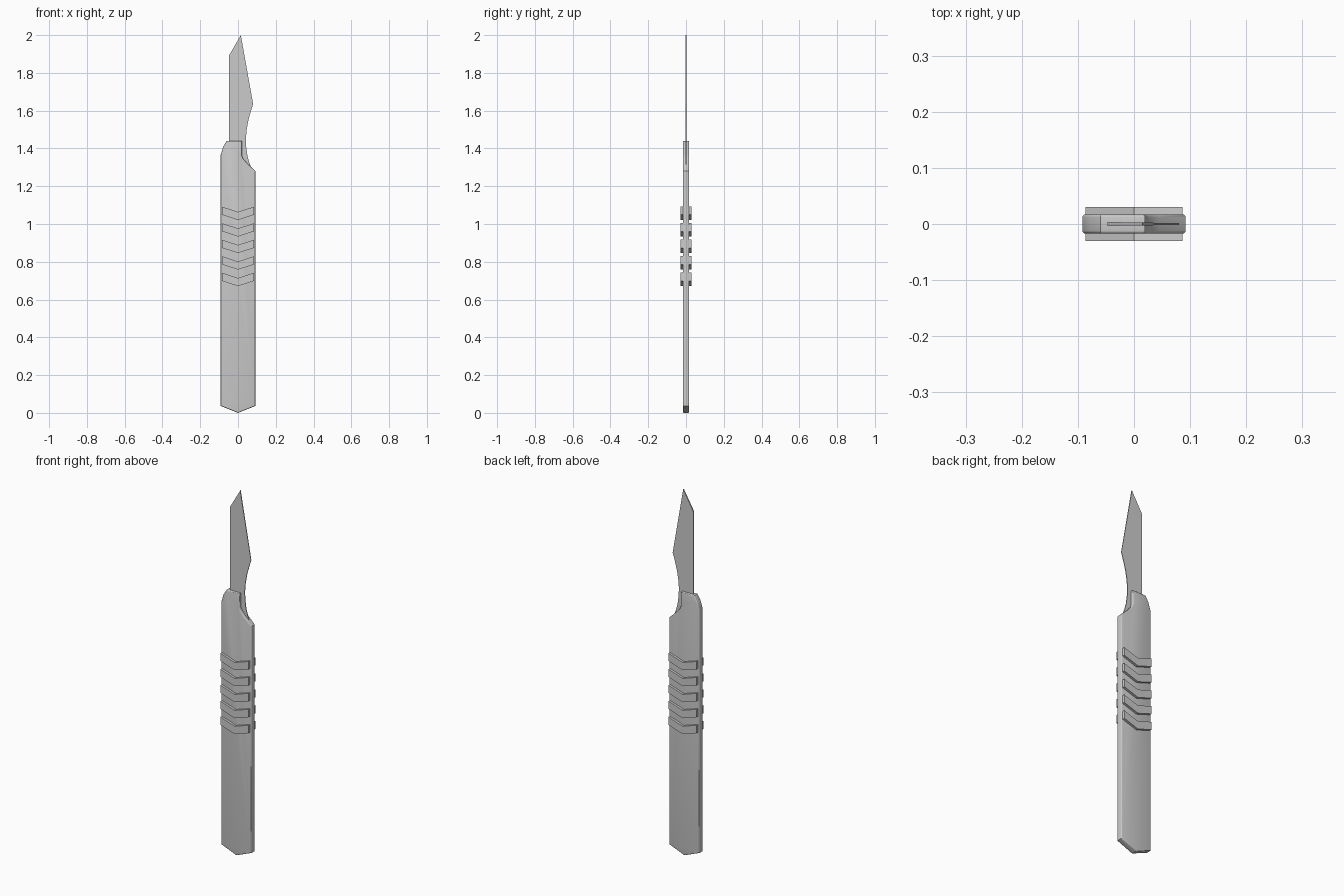
import bpy, bmesh

if "Cube" in bpy.data.objects:
    bpy.data.objects.remove(bpy.data.objects["Cube"])


def plate(name, outline, y0, y1, bevel=0.0, segments=2, smooth=False):
    """Extrude an x/z outline from y0 to y1 and round its front and back rims."""
    bm = bmesh.new()
    front = bm.faces.new([bm.verts.new((x, y0, z)) for x, z in outline])
    ext = bmesh.ops.extrude_face_region(bm, geom=[front], use_keep_orig=True)
    verts = [g for g in ext["geom"] if isinstance(g, bmesh.types.BMVert)]
    bmesh.ops.translate(bm, verts=verts, vec=(0, y1 - y0, 0))
    bmesh.ops.recalc_face_normals(bm, faces=bm.faces[:])
    if bevel:
        rims = [e for e in bm.edges
                if abs(e.verts[0].co.y - e.verts[1].co.y) < 1e-6]
        bmesh.ops.bevel(bm, geom=rims, offset=bevel, segments=segments,
                        profile=0.5, affect='EDGES', clamp_overlap=True)
    mesh = bpy.data.meshes.new(name)
    bm.to_mesh(mesh)
    bm.free()
    obj = bpy.data.objects.new(name, mesh)
    bpy.context.collection.objects.link(obj)
    if smooth:
        bpy.context.view_layer.objects.active = obj
        obj.select_set(True)
        bpy.ops.object.shade_smooth_by_angle(angle=0.6)
        obj.select_set(False)
    return obj


# Handle with pointed foot and notched shoulder
plate("handle", [(0, 0), (0.092, 0.037), (0.092, 1.28), (0.045, 1.325),
                 (0.026, 1.348), (0.02, 1.365), (0.02, 1.44), (-0.06, 1.44),
                 (-0.078, 1.41), (-0.092, 1.365), (-0.092, 0.037)],
      -0.017, 0.017, bevel=0.005, segments=3, smooth=True)

# Chevron grip ribs on both faces
for i in range(5):
    z = 1.092 - i * 0.0875
    rib = [(-0.086, z), (-0.086, z - 0.043), (0, z - 0.071),
           (0.086, z - 0.043), (0.086, z), (0, z - 0.028)]
    plate(f"front_grip_rib_{i + 1}", rib, -0.030, -0.014)
    plate(f"back_grip_rib_{i + 1}", rib, 0.014, 0.030)

# Blade, with a curved waist and a thickness that thins toward the cutting edge
waist = [(0.08, 1.635), (0.066, 1.59), (0.054, 1.545), (0.046, 1.50),
         (0.042, 1.455), (0.043, 1.41), (0.050, 1.36), (0.060, 1.325),
         (0.073, 1.29)]
blade = plate("blade", [(-0.047, 1.30), (-0.047, 1.893), (0.015, 2.0)] + waist,
              -1, 1)
for v in blade.data.vertices:
    v.co.y *= 0.0035 - 0.002 * (v.co.x + 0.047) / 0.127
